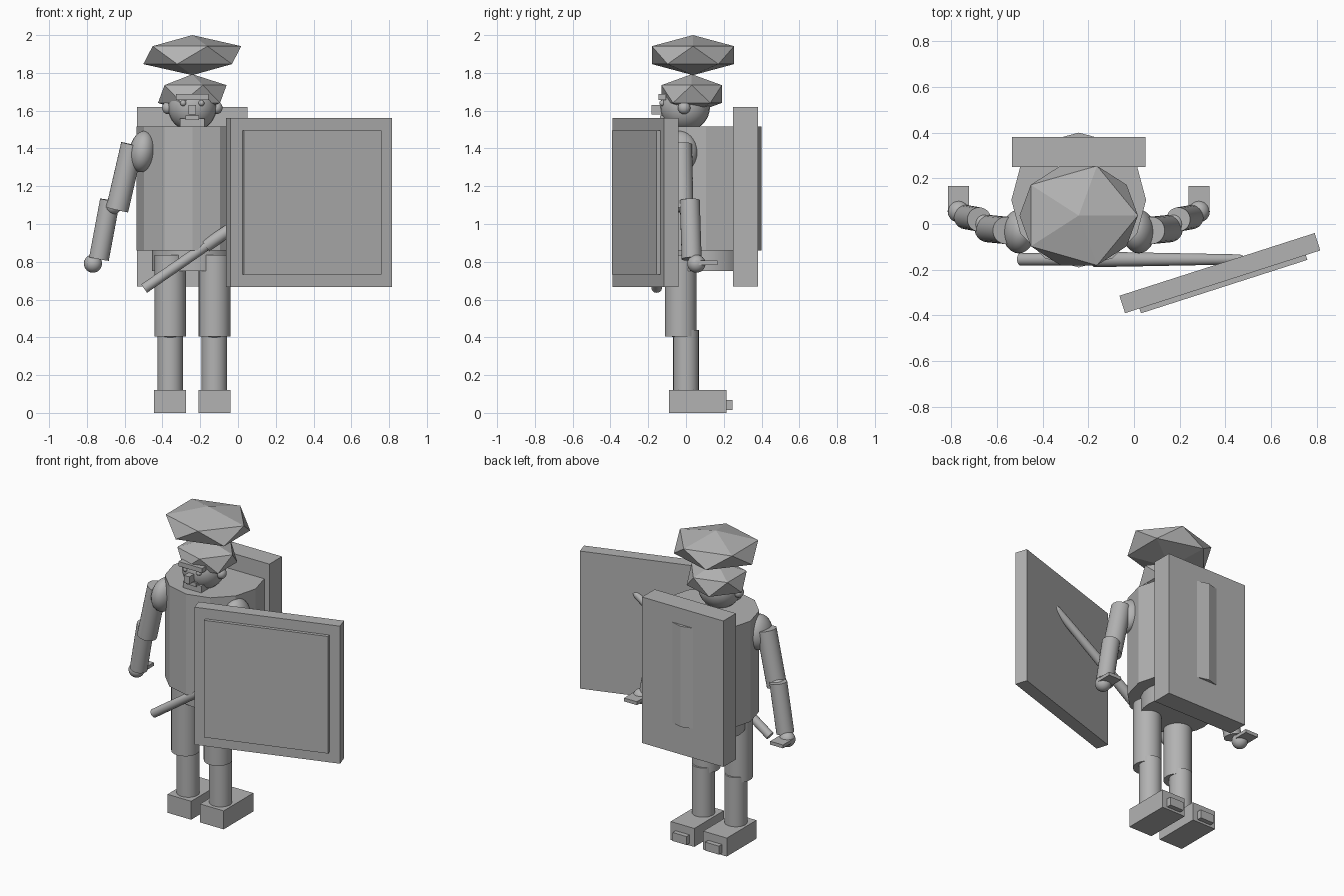
import bpy
import math
from mathutils import Vector

cube = bpy.data.objects.get("Cube")
if cube:
    bpy.data.objects.remove(cube, do_unlink=True)

GREY = (0.45, 0.45, 0.45, 1)
grey = bpy.data.materials.new("plain grey")
grey.use_nodes = True
grey.diffuse_color = GREY
grey.node_tree.nodes["Principled BSDF"].inputs["Base Color"].default_value = GREY

MID = -0.242  # body centre line


def finish(name, smooth=False):
    ob = bpy.context.object
    ob.name = name
    ob.data.materials.append(grey)
    if smooth:
        bpy.ops.object.shade_smooth_by_angle(angle=math.radians(35))
    return ob


def box(name, centre, size, turn=0):
    bpy.ops.mesh.primitive_cube_add(size=1, location=centre, rotation=(0, 0, turn))
    bpy.context.object.scale = size
    return finish(name)


def ball(name, centre, radii, tilt=0):
    bpy.ops.mesh.primitive_uv_sphere_add(segments=24, ring_count=16, location=centre,
                                         rotation=(0, tilt, 0))
    bpy.context.object.scale = radii
    return finish(name, True)


def gem(name, centre, radii):
    bpy.ops.mesh.primitive_ico_sphere_add(subdivisions=1, location=centre)
    bpy.context.object.scale = radii
    return finish(name)


def rod(name, start, end, r1, r2=None, sides=24):
    start, end = Vector(start), Vector(end)
    axis = end - start
    bpy.ops.mesh.primitive_cone_add(vertices=sides, radius1=r1,
                                    radius2=r1 if r2 is None else r2,
                                    depth=axis.length, location=(start + end) / 2)
    ob = bpy.context.object
    ob.rotation_euler = axis.to_track_quat('Z', 'Y').to_euler()
    return finish(name, sides > 12)


# Trunk
rod("torso", (MID, 0.105, 0.86), (MID, 0.105, 1.515), 0.295, sides=12)
rod("pelvis", (MID, 0.1, 0.75), (MID, 0.1, 0.87), 0.213)
box("backpack", (MID, 0.315, 1.145), (0.585, 0.13, 0.95))

# Limbs, one side after the other
for side, label in ((-1, "right"), (1, "left")):
    def at(x, y, z):
        return (MID + side * x, y, z)

    box(label + "_foot", at(0.117, 0.062, 0.06), (0.17, 0.305, 0.12))
    box(label + "_heel_block", at(0.117, 0.225, 0.042), (0.1, 0.04, 0.055))
    rod(label + "_lower_leg", at(0.117, 0, 0.11), at(0.117, 0, 0.44), 0.068)
    ball(label + "_knee", at(0.117, -0.028, 0.45), (0.065, 0.065, 0.065))
    rod(label + "_upper_leg", at(0.117, -0.028, 0.405), at(0.117, -0.028, 0.835), 0.084)

    ball(label + "_shoulder", at(0.263, -0.033, 1.383), (0.07, 0.096, 0.11), -side * 0.15)
    rod(label + "_upper_arm", at(0.318, -0.028, 1.42), at(0.398, -0.02, 1.075), 0.06)
    ball(label + "_elbow", at(0.42, 0, 1.095), (0.045, 0.05, 0.045))
    rod(label + "_lower_arm", at(0.436, 0.02, 1.125), at(0.494, 0.03, 0.815), 0.053)
    ball(label + "_hand", at(0.526, 0.055, 0.79), (0.048, 0.048, 0.048))
    box(label + "_fingers", at(0.526, 0.108, 0.795), (0.092, 0.115, 0.022))

    ball(label + "_ear", at(0.13, -0.01, 1.615), (0.03, 0.033, 0.033))
    ball(label + "_eye", at(0.048, -0.125, 1.64), (0.016, 0.016, 0.016))

# Head and face
ball("head", (MID, -0.005, 1.62), (0.13, 0.132, 0.13))
box("brow", (MID, -0.125, 1.672), (0.17, 0.04, 0.03))
box("nose", (MID, -0.15, 1.605), (0.038, 0.065, 0.048))
box("mouth", (MID, -0.125, 1.563), (0.072, 0.025, 0.024))
box("beard", (MID, -0.085, 1.537), (0.13, 0.08, 0.044))

# Two stacked faceted hat pieces
gem("hat_band", (MID, 0.03, 1.688), (0.203, 0.188, 0.105))
gem("hat_crown", (MID, 0.037, 1.894), (0.29, 0.256, 0.106))

# Sword with a thicker tapering blade
hilt = Vector((-0.497, -0.155, 0.658))
tip = Vector((0.49, -0.155, 1.34))
guard = hilt.lerp(tip, 0.33)
rod("sword_grip", hilt, guard, 0.027)
blade = rod("sword_blade", guard, hilt.lerp(tip, 0.97), 0.034, 0.022)
rod("sword_tip", hilt.lerp(tip, 0.97), tip, 0.022, 0.01)

# Shield board with a raised panel
turn = math.radians(17.8)
centre = Vector((0.376, -0.215, 1.113))
outward = Vector((math.sin(turn), -math.cos(turn), 0))
box("shield_board", centre, (0.898, 0.08, 0.895), turn)
box("shield_panel", centre + outward * 0.045, (0.765, 0.034, 0.762), turn)
